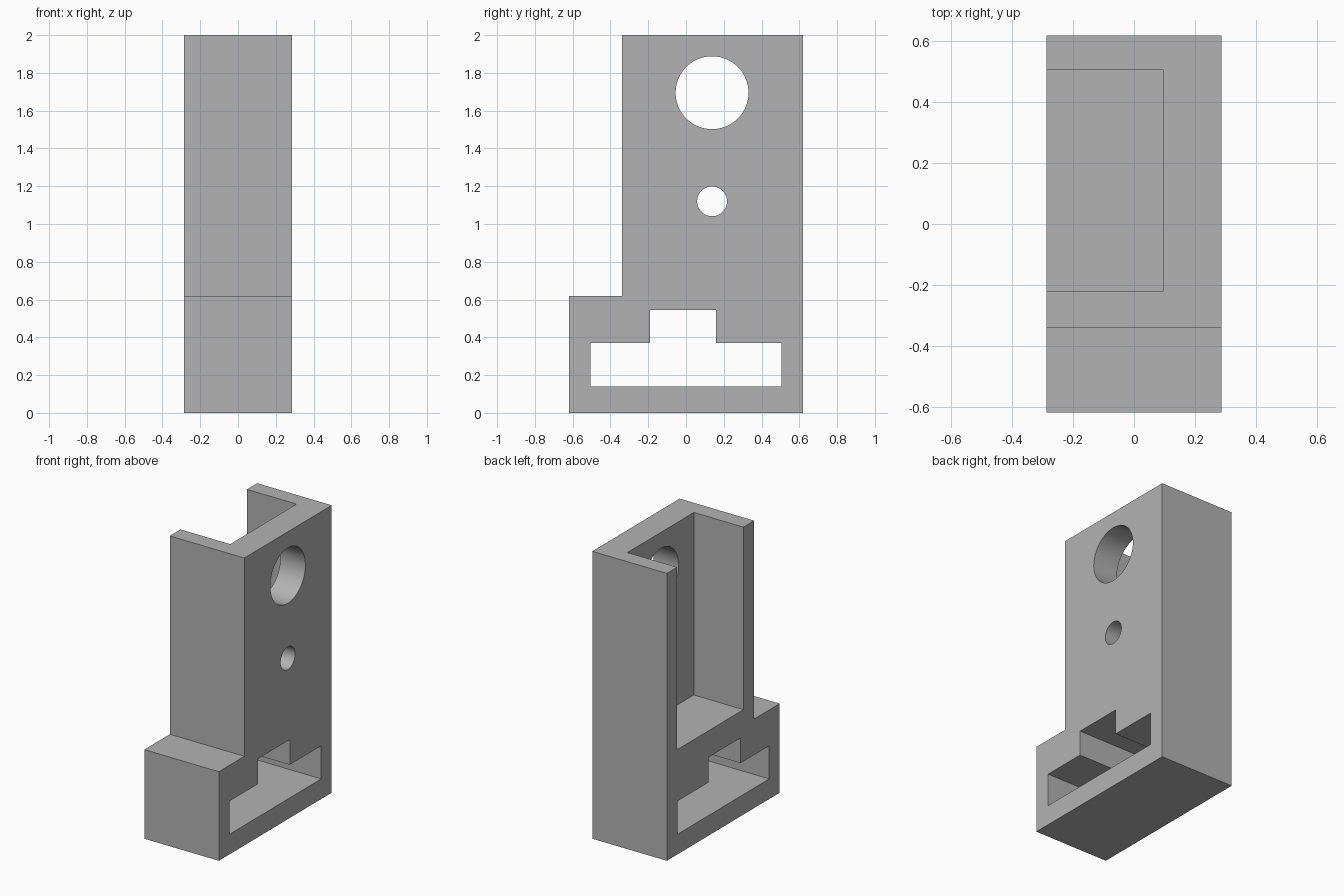
import bpy, bmesh
from math import cos, sin, tau, radians

cube = bpy.data.objects.get("Cube")
if cube:
    bpy.data.objects.remove(cube, do_unlink=True)

HALF_X, HALF_Y, TOP = 0.287, 0.62, 2.0
OVER = 0.1  # how far cutters overshoot the body

grey = bpy.data.materials.new("plain grey")
grey.use_nodes = True
colour = (0.45, 0.45, 0.45, 1)
grey.diffuse_color = colour
grey.node_tree.nodes["Principled BSDF"].inputs["Base Color"].default_value = colour


def extrude_x(name, outline, x0, x1):
    """Solid made from a (y, z) outline extruded from x0 to x1."""
    bm = bmesh.new()
    face = bm.faces.new([bm.verts.new((x0, y, z)) for y, z in outline])
    moved = bmesh.ops.extrude_face_region(bm, geom=[face])["geom"]
    bmesh.ops.translate(bm, vec=(x1 - x0, 0, 0),
                        verts=[v for v in moved if isinstance(v, bmesh.types.BMVert)])
    bmesh.ops.recalc_face_normals(bm, faces=bm.faces)
    mesh = bpy.data.meshes.new(name)
    bm.to_mesh(mesh)
    bm.free()
    mesh.materials.append(grey)
    obj = bpy.data.objects.new(name, mesh)
    bpy.context.collection.objects.link(obj)
    return obj


def rect(y0, y1, z0, z1):
    return [(y0, z0), (y1, z0), (y1, z1), (y0, z1)]


def circle(y, z, r, n=64):
    return [(y + r * cos(tau * i / n), z + r * sin(tau * i / n)) for i in range(n)]


# Body: tall block with a stepped foot at the front
body = extrude_x("bracket_body", [
    (-HALF_Y, 0), (HALF_Y, 0), (HALF_Y, TOP),
    (-0.34, TOP), (-0.34, 0.62), (-HALF_Y, 0.62)], -HALF_X, HALF_X)

# T-shaped slot through the foot
slot = [(-0.505, 0.14), (0.505, 0.14), (0.505, 0.37), (0.16, 0.37),
        (0.16, 0.545), (-0.19, 0.545), (-0.19, 0.37), (-0.505, 0.37)]
left, right = -HALF_X - OVER, HALF_X + OVER
cutters = [
    extrude_x("slot_cutter", slot, left, right),
    # Channel open at the top and on one side
    extrude_x("channel_cutter", rect(-0.222, 0.508, 0.73, TOP + OVER), left, 0.095),
    # Round holes through the channel wall
    extrude_x("large_hole_cutter", circle(0.138, 1.695, 0.193), 0, right),
    extrude_x("small_hole_cutter", circle(0.138, 1.12, 0.079), 0, right),
]

for cutter in cutters:
    cutter.hide_render = True
    mod = body.modifiers.new(cutter.name, 'BOOLEAN')
    mod.operation = 'DIFFERENCE'
    mod.solver = 'EXACT'
    mod.object = cutter

# Bake the cuts and remove the cutters
graph = bpy.context.evaluated_depsgraph_get()
graph.update()
finished = bpy.data.meshes.new_from_object(body.evaluated_get(graph))
body.modifiers.clear()
body.data = finished
for cutter in cutters:
    bpy.data.objects.remove(cutter, do_unlink=True)

# Smooth hole walls, crisp edges elsewhere
bpy.ops.object.select_all(action='DESELECT')
body.select_set(True)
bpy.context.view_layer.objects.active = body
bpy.ops.object.shade_smooth_by_angle(angle=radians(30))
